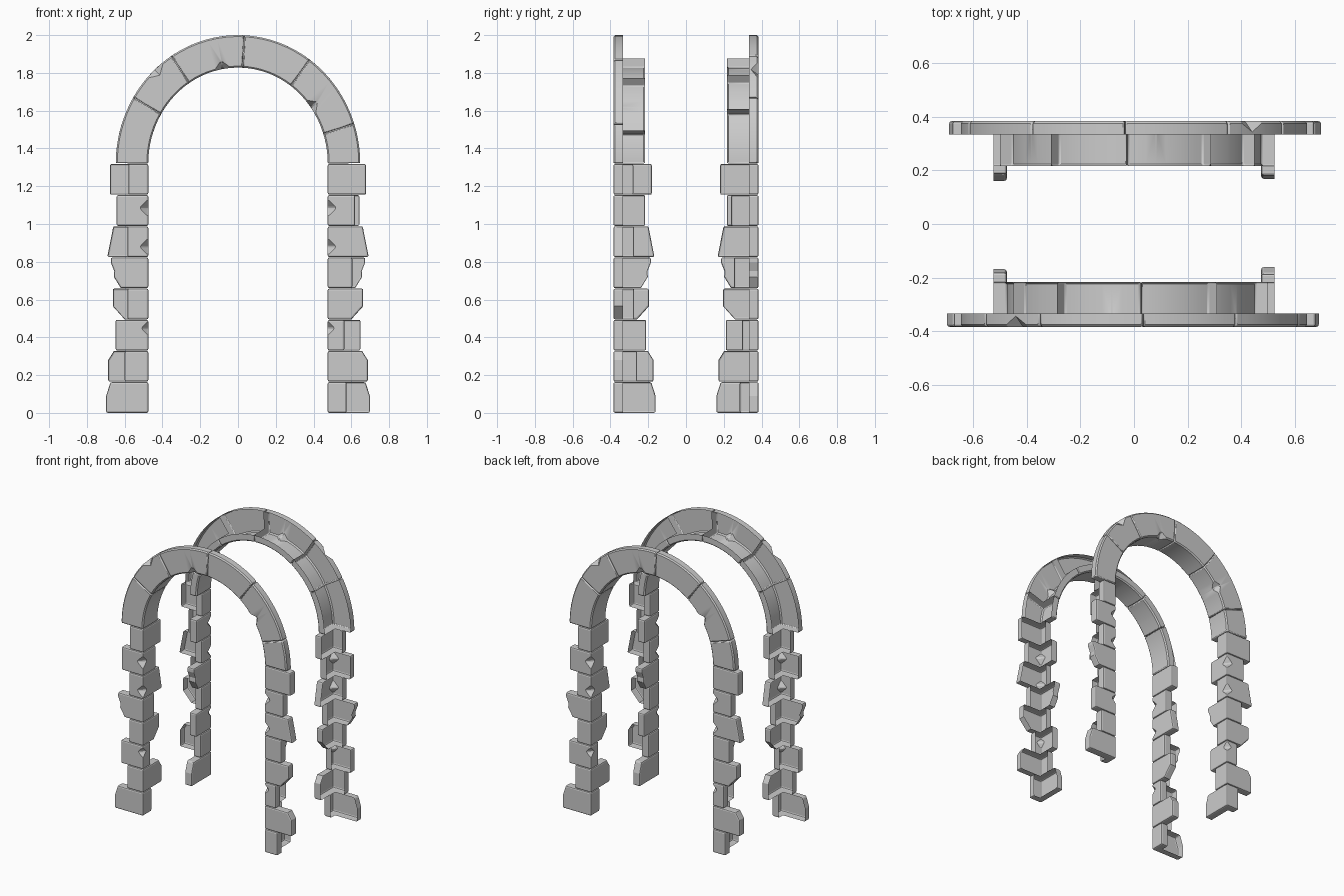
import bpy, bmesh, math

if "Cube" in bpy.data.objects:
    bpy.data.objects.remove(bpy.data.objects["Cube"])

Y0 = 0.384      # outer face distance from centre
X0 = 0.475      # half width of the opening
T = 0.05        # stone slab thickness
PITCH = 0.165   # height of a post course
SPRING = 1.32   # height where the arch starts


def finish(name, bm, width, smooth=False):
    bmesh.ops.recalc_face_normals(bm, faces=bm.faces)
    # Stones are open-backed shells: make sure the outer face points outward
    side = sum(f.normal.y * f.calc_area() * f.calc_center_median().y for f in bm.faces)
    if side < 0:
        bmesh.ops.reverse_faces(bm, faces=bm.faces)
    me = bpy.data.meshes.new(name)
    bm.to_mesh(me)
    bm.free()
    if smooth:
        me.set_sharp_from_angle(angle=math.radians(20))
    ob = bpy.data.objects.new(name, me)
    bpy.context.collection.objects.link(ob)
    mod = ob.modifiers.new("worn_edges", 'BEVEL')
    mod.width = width
    mod.segments = 2
    mod.limit_method = 'ANGLE'
    mod.angle_limit = math.radians(60)


def corner_block(name, sx, sy, z0, h, face, jamb, chip=None):
    """L-shaped quoin shell: face and jamb are wing end outlines, bottom to top."""
    bm = bmesh.new()

    def v(x, y, z):
        return bm.verts.new((sx * (X0 + x), sy * (Y0 - y), z0 + z))
    o0, o1, i0, i1 = v(0, 0, 0), v(0, 0, h), v(T, T, 0), v(T, T, h)
    f_out = [v(u, 0, z) for u, z in face]
    f_in = [v(u, T, z) for u, z in face]
    j_out = [v(0, u, z) for u, z in jamb]
    j_in = [v(T, u, z) for u, z in jamb]
    f_edge = j_edge = []
    if chip:    # dart-shaped chip in the outer corner
        c, k = chip
        lo, hi, a, b = v(0, 0, c - k), v(0, 0, c + k), v(k, 0, c), v(0, k, c)
        f_edge, j_edge = [hi, a, lo], [hi, b, lo]
        bm.faces.new((lo, a, b))
        bm.faces.new((hi, a, b))
    bm.faces.new([o0] + f_out + [o1] + f_edge)
    bm.faces.new([o0] + j_out + [o1] + j_edge)
    for p, q in ((f_out, f_in), (j_out, j_in)):
        for n in range(len(p) - 1):
            bm.faces.new((p[n], p[n + 1], q[n + 1], q[n]))
    for n, o, i in ((0, o0, i0), (-1, o1, i1)):
        bm.faces.new((o, f_out[n], f_in[n], i, j_in[n], j_out[n]))
    finish(name, bm, 0.009)


def arch_block(name, s, a0, a1, chip=None):
    """Curved stone shell with an L section; s = -1 front, 1 back (half turn)."""
    gap, delta = 0.15, 4.5
    angles = [a0 + gap + (a1 - a0 - 2 * gap) * i / 8 for i in range(9)]
    if chip:
        c = chip[0]
        angles = [a for a in angles if abs(a - c) > delta + 0.8] + [c - delta, c, c + delta]
    angles.sort()
    R, D, c = 0.172, 0.168, 0.008
    bm = bmesh.new()
    rings = []
    for a in angles:
        ci = co = c
        if chip and a == chip[0]:
            ci, co = (0.046, c) if chip[1] == 'inner' else (c, 0.04)
        section = [(R, T), (R, co), (R - co, 0), (ci, 0), (0, ci),
                   (0, D - c), (c, D), (T, D), (T, T)]
        ca, sa = math.cos(math.radians(a)), math.sin(math.radians(a))
        rings.append([bm.verts.new((-s * (X0 + r) * ca, s * (Y0 - d),
                                    SPRING + (0.508 + r) * sa)) for r, d in section])
    for p, q, a, b in zip(rings, rings[1:], angles, angles[1:]):
        for i in range(7):
            f = bm.faces.new((p[i], p[i + 1], q[i + 1], q[i]))
            chipped = chip and chip[0] in (a, b) and i == (3 if chip[1] == 'inner' else 1)
            f.smooth = i in (0, 4) and not chipped
    bm.faces.new(rings[0])
    bm.faces.new(rings[-1])
    finish(name, bm, 0.006, smooth=True)


# Post courses, bottom to top: long wing outline, short wing length, chip
H = PITCH - 0.002
COURSES = [
    ([(.223, 0), (.223, .09), (.2, H)], .10, None),
    ([(.212, 0), (.212, .115), (.182, H)], .125, None),
    ([(.173, 0), (.173, H)], .088, (.118, .038)),
    ([(.125, 0), (.188, .07), (.188, H)], .11, None),
    ([(.145, 0), (.182, .06), (.18, .09), (.198, .135), (.198, H)], .13, None),
    ([(.217, 0), (.185, H)], .11, (.055, .046)),
    ([(.168, 0), (.168, H)], .145, (.095, .047)),
    ([(.203, 0), (.203, H)], .105, None),
]

# Four posts of alternating quoins
for sx, sy in ((-1, -1), (1, -1), (-1, 1), (1, 1)):
    place = ("front" if sy < 0 else "back") + ("_left" if sx < 0 else "_right")
    for i, (long_end, short, chip) in enumerate(COURSES):
        short_end = [(short, 0), (short, H)]
        ends = (long_end, short_end) if (i % 2 == 0) == (sx * sy > 0) else (short_end, long_end)
        corner_block(f"{place}_post_block_{i + 1}", sx, sy, i * PITCH, H, *ends, chip)

# Two arches; the back one is the front one turned half round
JOINTS = [0, 18, 54, 87, 123, 149, 180]
CHIPS = {1: (36, 'inner'), 3: (100, 'inner'), 4: (133, 'outer')}
for s, place in ((-1, "front"), (1, "back")):
    for i in range(6):
        arch_block(f"{place}_arch_block_{i + 1}", s, JOINTS[i], JOINTS[i + 1], CHIPS.get(i))
